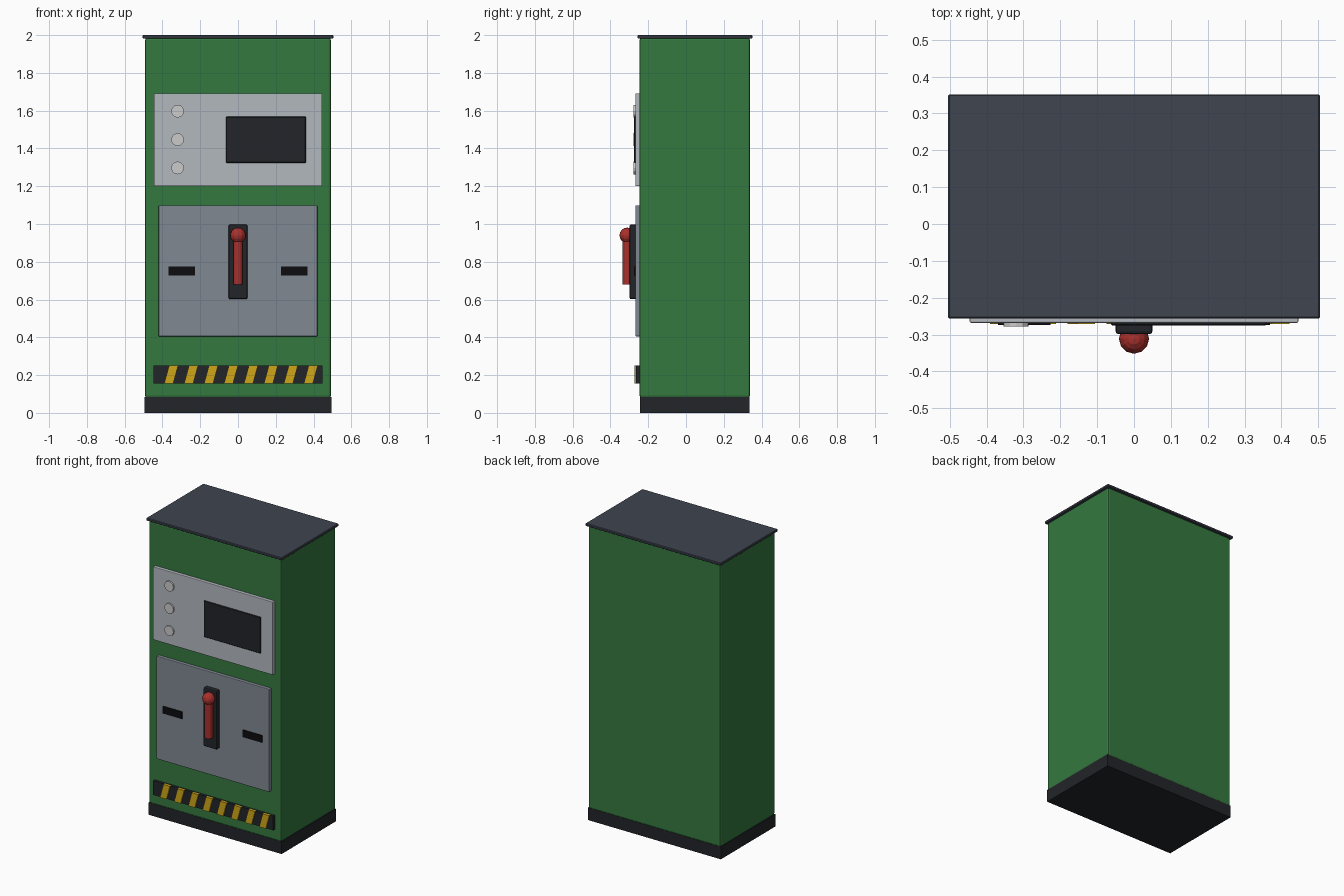
import bpy, math
from math import radians

if "Cube" in bpy.data.objects:
    bpy.data.objects.remove(bpy.data.objects["Cube"])


def material(name, rgb):
    m = bpy.data.materials.new(name)
    m.diffuse_color = (*rgb, 1)
    m.use_nodes = True
    m.node_tree.nodes["Principled BSDF"].inputs["Base Color"].default_value = m.diffuse_color
    return m


GREEN = material("green_paint", (0.035, 0.19, 0.05))
DARK = material("dark_plastic", (0.016, 0.018, 0.022))
SLATE = material("slate_metal", (0.05, 0.06, 0.08))
LIGHT = material("light_metal", (0.45, 0.48, 0.52))
STEEL = material("door_metal", (0.22, 0.25, 0.29))
LAMP = material("lamp_glass", (0.6, 0.62, 0.63))
BLACK = material("black", (0.004, 0.004, 0.005))
RED = material("red_paint", (0.4, 0.03, 0.025))
YELLOW = material("yellow_paint", (0.62, 0.38, 0.01))


def finish(ob, name, mat, bevel=0, segments=2):
    ob.name = name
    ob.data.materials.append(mat)
    if bevel:
        b = ob.modifiers.new("bevel", 'BEVEL')
        b.width, b.segments = bevel, segments
    return ob


def box(name, x, y, z, mat, bevel=0, segments=2):
    """Box from (min, max) pairs on each axis."""
    bpy.ops.mesh.primitive_cube_add(
        size=1, location=[(a + b) / 2 for a, b in (x, y, z)])
    ob = bpy.context.object
    ob.scale = [b - a for a, b in (x, y, z)]
    bpy.ops.object.transform_apply(location=False, rotation=False, scale=True)
    return finish(ob, name, mat, bevel, segments)


def cylinder(name, r, depth, loc, mat, sides, rot=(0, 0, 0), bevel=0):
    bpy.ops.mesh.primitive_cylinder_add(
        vertices=sides, radius=r, depth=depth, location=loc, rotation=rot)
    return finish(bpy.context.object, name, mat, bevel, 1)


# Cabinet: plinth, body and roof
box("plinth", (-0.495, 0.495), (-0.243, 0.336), (0, 0.083), DARK)
box("cabinet_body", (-0.492, 0.492), (-0.246, 0.339), (0.08, 1.985), GREEN, 0.012)
box("roof", (-0.505, 0.505), (-0.257, 0.352), (1.982, 2.0), SLATE, 0.004, 1)

# Upper control panel with screen and lamps
box("control_panel", (-0.446, 0.446), (-0.268, -0.24), (1.2, 1.692), LIGHT, 0.004)
box("screen", (-0.063, 0.359), (-0.275, -0.26), (1.324, 1.568), DARK, 0.003, 1)
for i in range(3):
    cylinder(f"lamp_{i + 1}", 0.034, 0.025, (-0.32, -0.2655, 1.297 + 0.15 * i),
             LAMP, 12, (radians(90), 0, 0))

# Lower door with two slots
box("door", (-0.42, 0.42), (-0.268, -0.24), (0.405, 1.098), STEEL, 0.004)
for side, s in (("left", -1), ("right", 1)):
    box(f"slot_{side}", (s * 0.298 - 0.071, s * 0.298 + 0.071),
        (-0.274, -0.26), (0.727, 0.775), BLACK)

# Lever on its backing plate
box("lever_plate", (-0.05, 0.05), (-0.299, -0.26), (0.602, 0.997), DARK, 0.008)
cylinder("lever_arm", 0.025, 0.25, (0, -0.311, 0.805), RED, 12)
bpy.ops.mesh.primitive_uv_sphere_add(
    segments=12, ring_count=8, radius=0.041, location=(0, -0.311, 0.94))
finish(bpy.context.object, "lever_knob", RED)

# Hazard strip with slanted stripes
box("hazard_strip", (-0.447, 0.447), (-0.264, -0.24), (0.155, 0.25), DARK)
for i in range(8):
    cx = -0.354 + 0.1056 * i
    stripe = box(f"hazard_stripe_{i + 1}", (cx - 0.024, cx + 0.024),
                 (-0.272, -0.256), (0.155, 0.25), YELLOW)
    for v in stripe.data.vertices:
        v.co.x += 0.013 if v.co.z > 0 else -0.013
